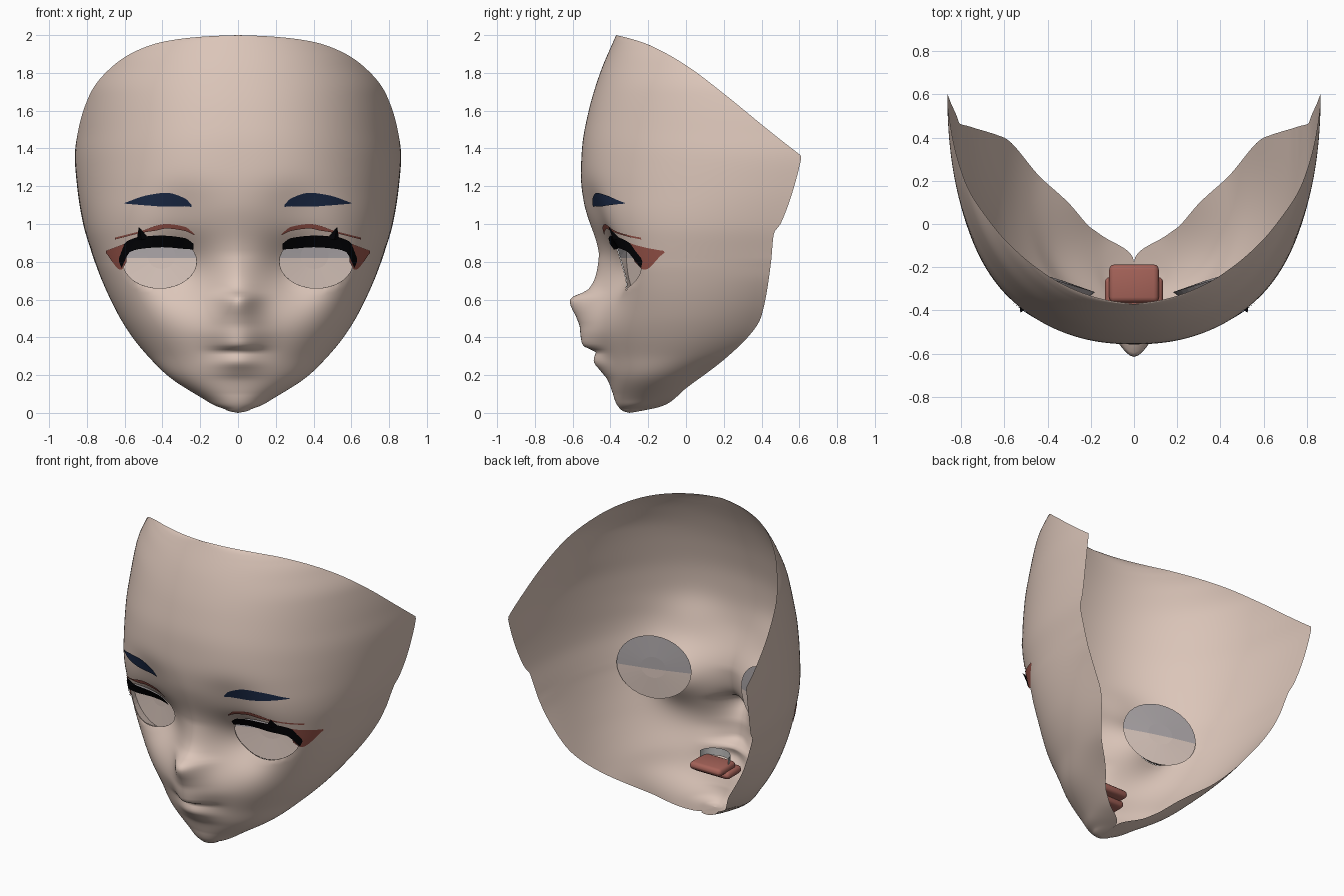
import bpy, bmesh, math
from mathutils import Vector

if "Cube" in bpy.data.objects:
    bpy.data.objects.remove(bpy.data.objects["Cube"])


def mat(name, r, g, b):
    m = bpy.data.materials.new(name)
    m.diffuse_color = (r, g, b, 1)
    m.use_nodes = True
    m.node_tree.nodes["Principled BSDF"].inputs["Base Color"].default_value = m.diffuse_color
    return m


SKIN = mat("skin", .71, .56, .485)
EYE_LOW = mat("eye_white", .70, .57, .51)
EYE_TOP = mat("eye_shadow_grey", .41, .38, .39)
BLACK = mat("lash_black", .001, .001, .002)
NAVY = mat("brow_navy", .011, .023, .062)
RED = mat("lid_red", .33, .092, .07)
TONGUE = mat("tongue_red", .38, .125, .10)
TEETH = mat("teeth_grey", .55, .54, .53)


def curve(*pts):
    """Smooth monotone interpolation through (t, value) points."""
    d = [(b[1] - a[1]) / (b[0] - a[0]) for a, b in zip(pts, pts[1:])]
    m = [d[0]] + [2 * a * b / (a + b) if a * b > 0 else 0 for a, b in zip(d, d[1:])] + [d[-1]]

    def f(t):
        t = min(max(t, pts[0][0]), pts[-1][0])
        i = 0
        while i < len(d) - 1 and t > pts[i + 1][0]:
            i += 1
        h = pts[i + 1][0] - pts[i][0]
        s = (t - pts[i][0]) / h
        return (pts[i][1] * (1 + 2 * s) * (1 - s) ** 2 + pts[i + 1][1] * s * s * (3 - 2 * s)
                + h * m[i] * s * (1 - s) ** 2 + h * m[i + 1] * s * s * (s - 1))
    return f


def soft(c, h=.06):
    """Moving average of a height curve, tightening at both ends."""
    def f(z):
        r = min(h, z * .5, (2 - z) * .5)
        return sum(c(z + r * k / 4) * (5 - abs(k)) for k in range(-4, 5)) / 25
    return f


def add(name, bm, mats, smooth=True):
    bmesh.ops.recalc_face_normals(bm, faces=bm.faces)
    me = bpy.data.meshes.new(name)
    bm.to_mesh(me)
    bm.free()
    for m in mats:
        me.materials.append(m)
    for p in me.polygons:
        p.use_smooth = smooth
    ob = bpy.data.objects.new(name, me)
    bpy.context.collection.objects.link(ob)
    return ob


# Face profiles by height: half width, rim x, rim y, widest y, front y, roundness
width = soft(curve((0, 0), (.01, .07), (.04, .13), (.1, .235), (.15, .32), (.2, .39), (.3, .492), (.4, .573),
                   (.52, .645), (.7, .725), (.85, .775), (1, .82), (1.2, .852), (1.36, .864), (1.5, .845),
                   (1.7, .778), (1.86, .635), (1.95, .46), (1.98, .31), (1.995, .14), (2, 0)), .04)
rim_x = soft(curve((0, 0), (.03, 0), (.045, .06), (.07, .13), (.2, .3), (.31, .45), (.52, .605), (.7, .715),
                   (.85, .785), (2, 2)), .02)
rim_y = curve((0, -.3), (.01, -.24), (.04, -.11), (.13, 0), (.28, .2), (.44, .36), (.52, .4), (.8, .45),
              (.95, .465), (1, .5), (1.2, .573), (1.355, .612), (1.36, .613), (1.365, .606), (1.5, .433),
              (1.69, .2), (1.84, 0), (1.95, -.2), (1.98, -.29), (2, -.37))
wide_y = soft(curve((0, -.3), (.01, -.24), (.04, -.11), (.13, 0), (.28, .2), (.44, .36), (.55, .42), (.8, .475),
                    (1, .53), (1.2, .585), (1.36, .63), (1.5, .615), (1.7, .52), (1.86, .4), (2, .25)))
front = soft(curve((0, -.3), (.01, -.335), (.06, -.375), (.16, -.4), (.3, -.435), (.45, -.465),
                   (.6, -.468), (.82, -.467), (.9, -.477), (1, -.51), (1.1, -.54), (1.25, -.557),
                   (1.4, -.551), (1.6, -.515), (1.8, -.455), (2, -.37)))
power = soft(curve((0, 2), (.3, 2.2), (.8, 2.9), (1.2, 2.4), (1.4, 2.3), (2, 2.1)))
# Nose and lips: forward bump on the centre line and its spread
bump = curve((.1, 0), (.17, .01), (.22, .035), (.27, .06), (.3, .05), (.32, .037), (.335, .06), (.36, .1),
             (.45, .098), (.5, .113), (.57, .147), (.59, .152), (.61, .143), (.65, .06), (.72, .022), (.84, 0))
spread = soft(curve((0, .1), (.2, .1), (.31, .075), (.36, .08), (.42, .1), (.5, .09), (.6, .072), (.8, .07), (2, .07)))


def hill(x, z, cx, cz, sx, sz):
    return math.exp(-.5 * ((x - cx) / sx) ** 2 - .5 * ((z - cz) / sz) ** 2)


def detail(x, z):
    x = abs(x)
    return (.145 * hill(x, z, .30, .76, .13, .13) + .03 * hill(x, z, .3, 1.08, .12, .09)
            - bump(z) * math.exp(-.5 * (x / spread(z)) ** 2))


def depth(g, p):
    return 1 - max(0, 1 - g ** p) ** (1 / p)


def section(z):
    """Front y, depth, power and the share of the half oval used up to the rim."""
    f, p = front(z), power(z)
    d = max(wide_y(z) - f, 1e-4)
    s = min(max((rim_y(z) - f) / d, 1e-5), 1)
    return f, d, p, (1 - (1 - s) ** p) ** (1 / p)


def surf(x, z):
    """Front surface y at (x, z)."""
    f, d, p, k = section(z)
    return f + d * depth(min(abs(x) / width(z) * k, 1), p) + detail(x, z)


# Face shell: stacked horizontal sections with eye openings
EX, EZ, ERX, ERZ = .415, .80, .195, .14
ROWS, COLS = 160, 56
bm = bmesh.new()
grid = []
for j in range(ROWS + 1):
    z = 1 - math.cos(math.pi * j / ROWS)
    f, d, p, k = section(z)
    w = width(z)
    xe = min(w, rim_x(z))
    wp = w + .6 * (w - xe) * math.sqrt(xe / max(w, 1e-6))
    row = []
    for i in range(-COLS, COLS + 1):
        g = k * math.sin(math.pi / 2 * abs(i) / COLS)
        s = depth(g, p)
        x = math.copysign(max(0, wp / k * g - (wp - xe) * s ** 3), i)
        row.append(bm.verts.new((x, f + d * s + detail(x, z), z)))
    grid.append(row)
for a, b in zip(grid, grid[1:]):
    for i in range(2 * COLS):
        bm.faces.new((a[i], a[i + 1], b[i + 1], b[i]))


def radius(v):
    return math.hypot((abs(v.x) - EX) / ERX, (v.z - EZ) / ERZ)


hole = {f for f in bm.faces if radius(f.calc_center_median()) < 1}
ring = {v for f in hole for v in f.verts if any(o not in hole for o in v.link_faces)}
bmesh.ops.delete(bm, geom=list(hole), context='FACES')
for v in ring:
    r = radius(v.co)
    x, z = EX + (abs(v.co.x) - EX) / r, EZ + (v.co.z - EZ) / r
    v.co = (math.copysign(x, v.co.x), surf(x, z), z)
bmesh.ops.remove_doubles(bm, verts=bm.verts, dist=.0004)
add("face", bm, [SKIN])


def strip(name, side, m, off, cols):
    """Thin sheet on the face; cols are (x, low z, high z)."""
    lo, hi = curve(*[(c[0], c[1]) for c in cols]), curve(*[(c[0], c[2]) for c in cols])
    n, k = 28, 4
    bm = bmesh.new()
    vs = []
    for i in range(n + 1):
        x = cols[0][0] + (cols[-1][0] - cols[0][0]) * i / n
        zs = [lo(x) + (hi(x) - lo(x)) * j / k for j in range(k + 1)]
        vs.append([bm.verts.new((side * x, surf(x, z) - off, z)) for z in zs])
    for a, b in zip(vs, vs[1:]):
        for j in range(k):
            bm.faces.new((a[j], a[j + 1], b[j + 1], b[j]))
    add(name, bm, [m])


for side, tag in ((1, "left"), (-1, "right")):
    strip("brow_" + tag, side, NAVY, .006,
          [(.245, 1.09, 1.1), (.28, 1.094, 1.135), (.38, 1.092, 1.165), (.48, 1.098, 1.152), (.6, 1.108, 1.112)])
    strip("upper_lash_" + tag, side, BLACK, .015,
          [(.235, .865, .895), (.28, .868, .925), (.4, .877, .938), (.52, .868, .932), (.575, .85, .915),
           (.602, .80, .895), (.618, .765, .85), (.63, .80, .82)])
    strip("lid_corner_" + tag, side, RED, .008, [(.59, .80, .90), (.62, .758, .888), (.70, .848, .858)])
    strip("lid_crease_" + tag, side, RED, .008,
          [(.23, .94, .946), (.28, .963, .985), (.38, .976, 1.0), (.43, .966, .992), (.5, .955, .967),
           (.65, .918, .928)])

    # Lash spike
    bm = bmesh.new()
    base = [bm.verts.new((side * x, surf(x, z) - o, z))
            for x, z, o in ((.475, .925, .01), (.535, .92, .01), (.51, .915, .035))]
    tip = bm.verts.new((side * .525, -.41, .985))
    for i in range(3):
        bm.faces.new((base[i], base[(i + 1) % 3], tip))
    bm.faces.new(base)
    add("lash_spike_" + tag, bm, [BLACK], False)

    # Eye: skirt from the opening back to a slanted disc, grey above and pale below
    bm = bmesh.new()
    rings = []
    n = 32
    for r in (0, 1, .66, .33):
        row = []
        for i in range(n):
            c, s = math.cos(2 * math.pi * i / n), math.sin(2 * math.pi * i / n)
            if r:
                x, z = .405 + .225 * r * c, .83 + .205 * r * s
                y = -.30 + .3 * (x - .23) + .012 * (1 - r)
            else:
                x, z = EX + ERX * c, EZ + ERZ * s
                y = surf(x, z) + .002
            row.append(bm.verts.new((side * x, y, z)))
        rings.append(row)
    for a, b in zip(rings, rings[1:]):
        for i in range(n):
            bm.faces.new((a[i], a[(i + 1) % n], b[(i + 1) % n], b[i]))
    bm.faces.new(rings[-1])
    bmesh.ops.bisect_plane(bm, geom=bm.verts[:] + bm.edges[:] + bm.faces[:],
                           plane_co=(0, 0, .82), plane_no=(0, 0, 1))
    for f in bm.faces:
        f.material_index = int(f.calc_center_median().z > .82)
    add("eye_" + tag, bm, [EYE_LOW, EYE_TOP], False)

# Tongue: two rounded slabs behind the lips
for name, c, s in (("tongue", (0, -.275, .285), (.23, .175, .05)),
                   ("tongue_base", (0, -.32, .25), (.27, .15, .05))):
    bm = bmesh.new()
    bmesh.ops.create_cube(bm, size=1)
    for v in bm.verts:
        v.co = Vector([a * b for a, b in zip(v.co, s)]) + Vector(c)
    bmesh.ops.bevel(bm, geom=bm.edges[:], offset=.024, segments=3, profile=.5, affect='EDGES')
    add(name, bm, [TONGUE])

# Teeth: curved band above the tongue
bm = bmesh.new()
arc = []
for i in range(17):
    a = math.pi * i / 16
    x, y = .1 * math.cos(a), -.29 - .09 * math.sin(a)
    arc.append([bm.verts.new((x, y, z)) for z in (.3, .35)])
for a, b in zip(arc, arc[1:]):
    bm.faces.new((a[0], b[0], b[1], a[1]))
add("upper_teeth", bm, [TEETH])
